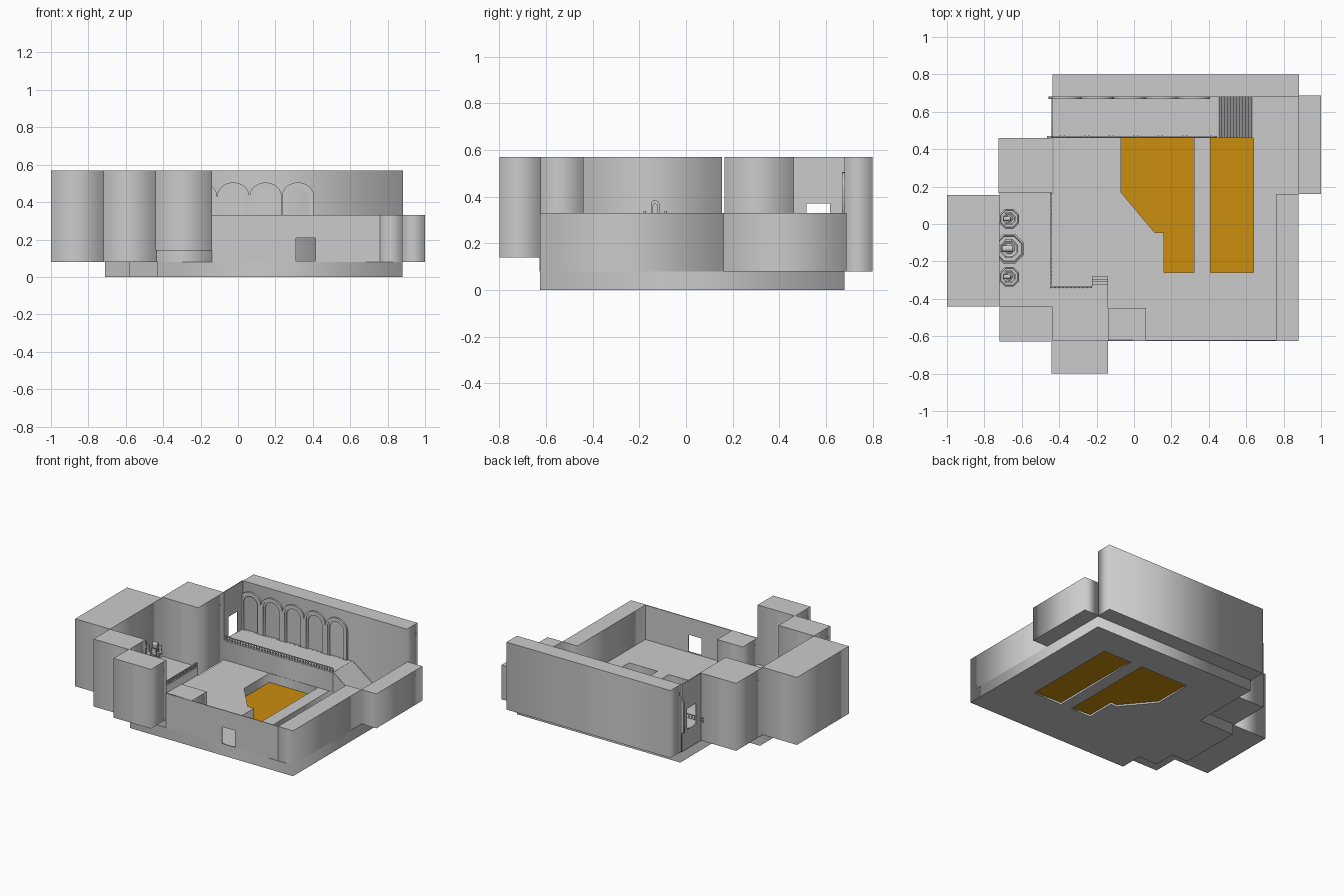
import bpy, bmesh, math

if "Cube" in bpy.data.objects:
    bpy.data.objects.remove(bpy.data.objects["Cube"])

ROT = {"XY": (0, 0, 0), "XZ": (math.pi / 2, 0, 0), "YZ": (math.pi / 2, 0, math.pi / 2)}
AXIS = {"XY": 2, "XZ": 1, "YZ": 0}


def prism(name, loops, lo, hi, plane="XY"):
    """Filled outline with optional hole loops, extruded from lo to hi."""
    cu = bpy.data.curves.new(name, "CURVE")
    cu.dimensions, cu.fill_mode = "2D", "BOTH"
    cu.extrude = (hi - lo) / 2
    for pts in loops:
        sp = cu.splines.new("POLY")
        sp.points.add(len(pts) - 1)
        for p, (a, b) in zip(sp.points, pts):
            p.co = (a, b, 0, 1)
        sp.use_cyclic_u = True
    ob = bpy.data.objects.new(name, cu)
    bpy.context.collection.objects.link(ob)
    ob.rotation_euler = ROT[plane]
    ob.location[AXIS[plane]] = (lo + hi) / 2
    bpy.ops.object.select_all(action="DESELECT")
    ob.select_set(True)
    bpy.context.view_layer.objects.active = ob
    bpy.ops.object.convert(target="MESH")
    return bpy.context.object


def rect(a0, a1, b0, b1):
    return [(a0, b0), (a1, b0), (a1, b1), (a0, b1)]


def box(name, x0, x1, y0, y1, z0, z1):
    return prism(name, [rect(x0, x1, y0, y1)], z0, z1)


def lathe(bm, cx, cy, cz, profile, n=8, scale=1.0):
    """Turned solid from (radius, height) pairs."""
    rings = []
    for r, h in profile:
        rings.append([bm.verts.new((cx + scale * r * math.cos(2 * math.pi * (i + .5) / n),
                                    cy + scale * r * math.sin(2 * math.pi * (i + .5) / n),
                                    cz + scale * h)) for i in range(n)])
    for a, b in zip(rings, rings[1:]):
        for i in range(n):
            j = (i + 1) % n
            bm.faces.new((a[i], a[j], b[j], b[i]))
    bm.faces.new(rings[0][::-1])
    bm.faces.new(rings[-1])


def finish(name, bm):
    me = bpy.data.meshes.new(name)
    bm.to_mesh(me)
    bm.free()
    ob = bpy.data.objects.new(name, me)
    bpy.context.collection.objects.link(ob)
    return ob


FLOOR, LOW, HIGH = 0.08, 0.14, 0.22
WALL, TALL = 0.33, 0.57

# floor slab with two pits
pit_a = [(-.07, .459), (.32, .459), (.32, -.26), (.16, -.26), (.16, -.045), (.11, -.045), (-.07, .17)]
pit_b = rect(.41, .64, -.26, .459)
outline = [(-.43, -.625), (.88, -.625), (.88, .68), (-.43, .68), (-.43, .165), (-.71, .165),
           (-.71, -.3), (-.58, -.3), (-.58, -.46), (-.43, -.46)]
prism("floor_slab", [outline, pit_a, pit_b], 0, FLOOR)

# coloured pit floors
gold = bpy.data.materials.new("gold")
gold.diffuse_color = (0.6, 0.27, 0.004, 1)
gold.use_nodes = True
gold.node_tree.nodes["Principled BSDF"].inputs["Base Color"].default_value = gold.diffuse_color
for i, p in enumerate((pit_a, pit_b)):
    ob = prism(f"pit_floor_{i + 1}", [p], .012, .014)
    ob.data.materials.clear()
    ob.data.materials.append(gold)

# surrounding tall blocks and walls
box("left_outer_block", -1, -.72, -.44, .155, FLOOR, TALL)
box("left_rear_block", -.725, -.435, .165, .46, FLOOR, TALL)
box("left_front_block", -.72, -.435, -.628, -.44, FLOOR, TALL)
box("front_block", -.44, -.14, -.8, -.622, LOW, TALL)
box("back_wall", -.435, .882, .68, .8, FLOOR, TALL)
box("right_wall", .76, .88, -.625, .16, FLOOR, WALL)
box("right_rear_block", .88, 1, .16, .688, FLOOR, WALL)
box("front_pillar", -.14, .065, -.62, -.45, FLOOR, WALL)
prism("front_wall", [rect(-.14, .76, FLOOR - .002, WALL), rect(.31, .415, .085, .207)],
      -.625, -.619, "XZ")
prism("left_door_wall", [rect(.46, .68, FLOOR, TALL), rect(.517, .617, HIGH, .37)],
      -.442, -.437, "YZ")

# lower terrace and its steps
prism("low_terrace", [[(-.72, -.44), (-.44, -.44), (-.44, -.622), (-.14, -.622), (-.14, -.32),
                       (-.225, -.32), (-.225, -.34), (-.44, -.34), (-.44, .165), (-.72, .165)]],
      FLOOR, LOW)
for i in range(3):
    box(f"terrace_step_{i + 1}", -.225, -.14, -.32, -.32 + .013 * (i + 1), FLOOR, LOW - .015 * (i + 1))

# rear terrace and side stairs
box("rear_terrace", -.437, .44, .46, .68, FLOOR, HIGH)
N = 12
prism("side_stairs", [[(.44, FLOOR)] + [p for i in range(N) for p in (
    (.44 + .19 * i / N, HIGH - .14 * i / N), (.44 + .19 * (i + 1) / N, HIGH - .14 * i / N))]
    + [(.63, FLOOR)]], .46, .68, "XZ")

# blind arcade on the back wall
for k in range(5):
    cx = .32 - .1725 * k

    def arch(r, spring, base, rise):
        return [(cx - r, base)] + [(cx - r * math.cos(math.pi * i / 16),
                                    spring + rise * math.sin(math.pi * i / 16))
                                   for i in range(17)] + [(cx + r, base)]
    prism(f"arch_outer_{k + 1}", [arch(.086, .43, HIGH, .075), arch(.068, .43, HIGH + .0005, .06)],
          .668, .681, "XZ")
    prism(f"arch_inner_{k + 1}", [arch(.068, .43, HIGH, .06), arch(.057, .42, HIGH + .0005, .055)],
          .672, .681, "XZ")

# balustrades: turned posts under a slim rail
POST = [(.0055, 0), (.003, .004), (.006, .011), (.003, .02), (.005, .026)]


def balustrade(name, p, q, z):
    bm = bmesh.new()
    n = round(math.dist(p, q) / .022)
    for i in range(n + 1):
        lathe(bm, p[0] + (q[0] - p[0]) * i / n, p[1] + (q[1] - p[1]) * i / n, z, POST, 6)
    finish(name + "_posts", bm)
    box(name + "_rail", min(p[0], q[0]) - .004, max(p[0], q[0]) + .004,
        min(p[1], q[1]) - .004, max(p[1], q[1]) + .004, z + .026, z + .031)


balustrade("rear_balustrade", (-.46, .466), (.435, .466), HIGH)
balustrade("terrace_balustrade", (-.444, .16), (-.444, -.336), LOW)
balustrade("terrace_front_balustrade", (-.444, -.336), (-.23, -.336), LOW)

# three faceted fountains with a rounded spout on top
BASIN = [(.082, 0), (.085, .03), (.075, .035), (.07, .022), (.03, .022), (.022, .05), (.02, .105),
         (.045, .125), (.052, .15), (.045, .15), (.03, .14), (.016, .15), (.014, .19)]
for name, y, s in (("centre", -.132, 1), ("rear", .028, .68), ("front", -.282, .68)):
    bm = bmesh.new()
    lathe(bm, -.667, y, LOW, BASIN, 8, s)
    finish(name + "_fountain", bm)
    top = LOW + .15 * s

    def hoop(r, base, h):
        return [(y - r * s, base)] + [(y - r * s * math.cos(math.pi * i / 8),
                                       top + h * s + r * s * math.sin(math.pi * i / 8))
                                      for i in range(9)] + [(y + r * s, base)]
    prism(name + "_spout", [hoop(.018, top, .077), hoop(.009, top + .04 * s, .07)],
          -.685 - .02 * s, -.685 + .035 * s, "YZ")
    for side in (-1, 1):
        yy = y + side * .045 * s
        box(name + "_spout_arm", -.69, -.655, yy - .006 * s, yy + .006 * s, top - .01, top + .048 * s)
